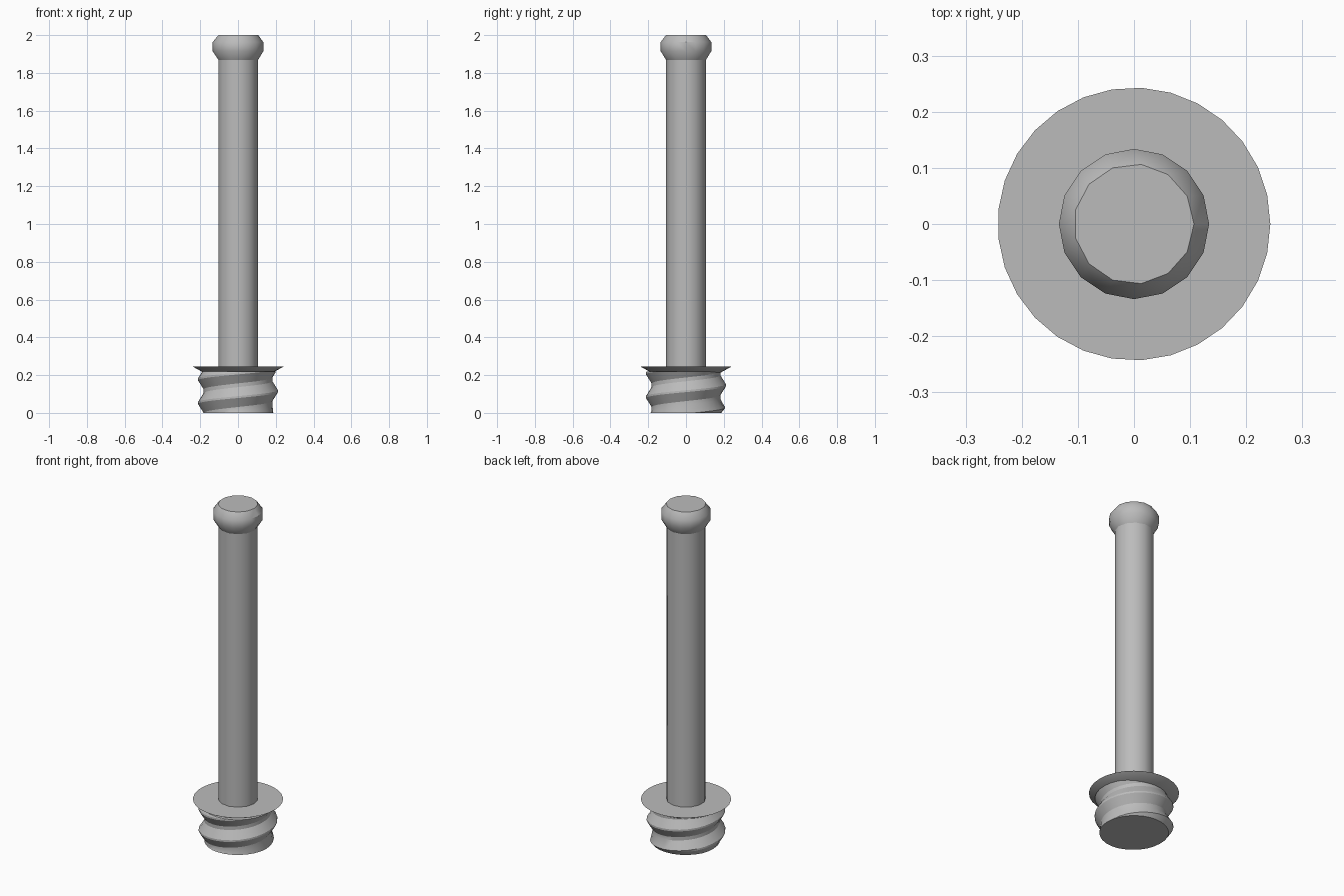
import bpy, bmesh, math
from math import cos, sin, pi

if "Cube" in bpy.data.objects:
    bpy.data.objects.remove(bpy.data.objects["Cube"])

steel = bpy.data.materials.new("light_grey")
steel.diffuse_color = (0.5, 0.5, 0.5, 1)
steel.use_nodes = True
steel.node_tree.nodes["Principled BSDF"].inputs["Base Color"].default_value = steel.diffuse_color


def ring(bm, r, z, n):
    return [bm.verts.new((r * cos(2 * pi * i / n), r * sin(2 * pi * i / n), z)) for i in range(n)]


def finish(bm, name, angle):
    bmesh.ops.recalc_face_normals(bm, faces=bm.faces)
    me = bpy.data.meshes.new(name)
    bm.to_mesh(me)
    bm.free()
    ob = bpy.data.objects.new(name, me)
    bpy.context.collection.objects.link(ob)
    me.materials.append(steel)
    bpy.ops.object.select_all(action='DESELECT')
    ob.select_set(True)
    bpy.context.view_layer.objects.active = ob
    bpy.ops.object.shade_smooth_by_angle(angle=math.radians(angle))
    return ob


def hull(name, rings, angle=35):
    bm = bmesh.new()
    for r, z, n in rings:
        ring(bm, r, z, n)
    bmesh.ops.convex_hull(bm, input=bm.verts)
    bmesh.ops.dissolve_limit(bm, angle_limit=0.01, verts=bm.verts, edges=bm.edges)
    return finish(bm, name, angle)


# Rounded head, long shaft and tapered collar
hull("head", [(0.107, 2.0, 13), (0.134, 1.963, 16), (0.134, 1.915, 16), (0.106, 1.868, 13)])
hull("shaft", [(0.106, 1.88, 13), (0.106, 0.24, 13)])
hull("collar", [(0.243, 0.246, 29), (0.185, 0.214, 29)])

# Threaded base: a V profile swept along a right-handed helix, trimmed flat at both ends
ROOT, CREST, LEAD, TOP, PHASE, SEG = 0.182, 0.212, 0.125, 0.22, 0.115, 28
PROFILE = [(0.0, CREST), (0.08, CREST), (0.46, ROOT), (0.62, ROOT)]


def radius(t):
    t %= 1.0
    pts = PROFILE + [(1.0, CREST)]
    for (a, ra), (b, rb) in zip(pts, pts[1:]):
        if a <= t <= b:
            return ra + (rb - ra) * (t - a) / (b - a)


bm = bmesh.new()
columns = []
for i in range(SEG + 1):
    a = 2 * pi * i / SEG
    offset = PHASE + LEAD * (i / SEG - 0.04)
    col = []
    for turn in range(-4, 4):
        for t, _ in PROFILE:
            z = min(max(offset + LEAD * (turn + t), 0), TOP)
            r = min(radius((z - offset) / LEAD), 0.187 + 0.8 * z)
            col.append(bm.verts.new((r * cos(a), r * sin(a), z)))
    columns.append(col)
for c, d in zip(columns, columns[1:]):
    for k in range(len(c) - 1):
        bm.faces.new((c[k], d[k], d[k + 1], c[k + 1]))
bmesh.ops.remove_doubles(bm, verts=bm.verts, dist=0.0005)
bmesh.ops.dissolve_degenerate(bm, edges=bm.edges, dist=0.0005)
bmesh.ops.holes_fill(bm, edges=[e for e in bm.edges if e.is_boundary], sides=0)
finish(bm, "threaded_base", 28)
